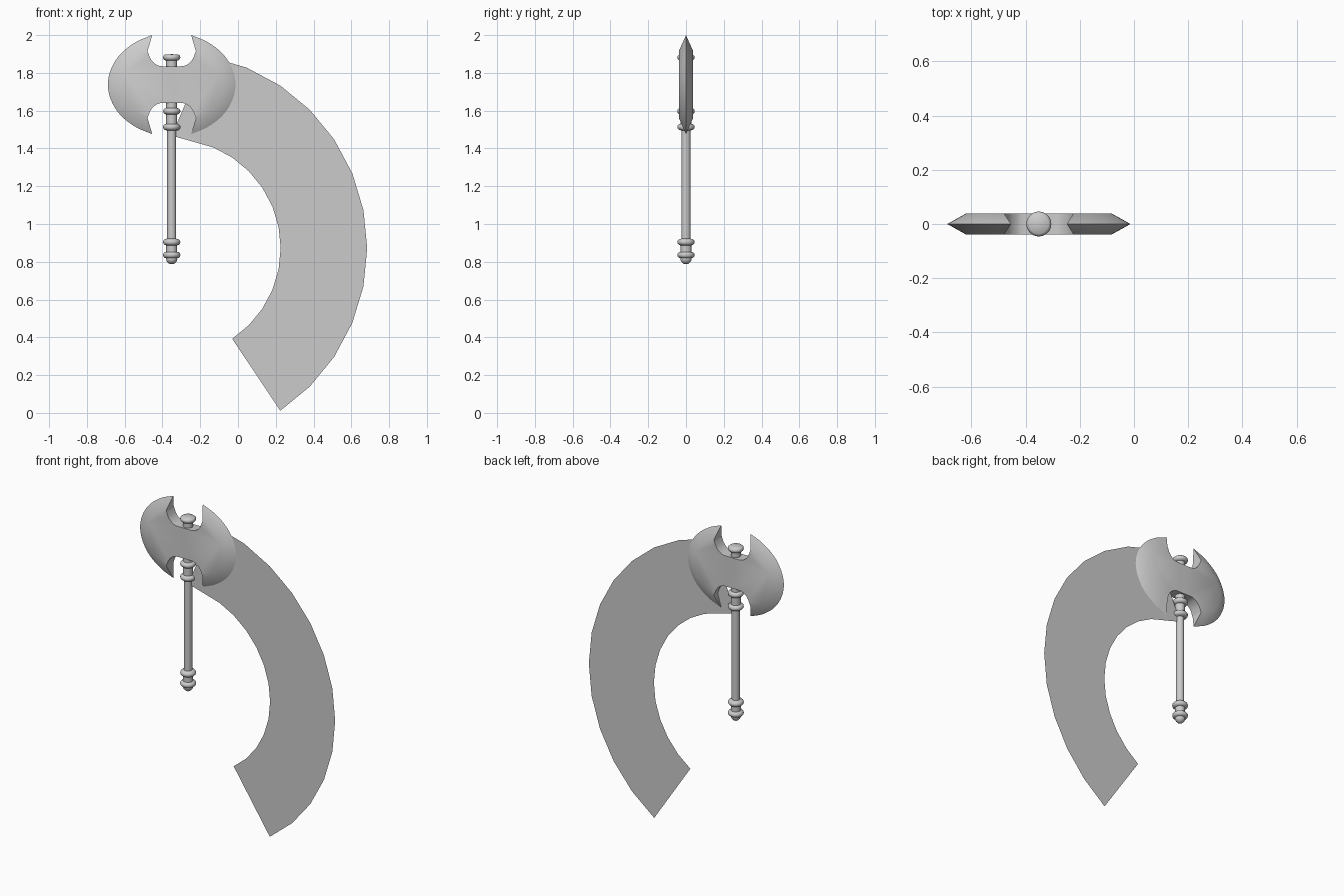
import bpy, bmesh, math
from mathutils import Vector

if "Cube" in bpy.data.objects:
    bpy.data.objects.remove(bpy.data.objects["Cube"])

CX, CZ = -0.351, 1.738      # centre of the axe head


def finish(bm, name, angle=None):
    bmesh.ops.remove_doubles(bm, verts=bm.verts, dist=1e-5)
    bmesh.ops.recalc_face_normals(bm, faces=bm.faces)
    me = bpy.data.meshes.new(name)
    bm.to_mesh(me)
    bm.free()
    ob = bpy.data.objects.new(name, me)
    bpy.context.collection.objects.link(ob)
    if angle:
        bpy.ops.object.select_all(action='DESELECT')
        ob.select_set(True)
        bpy.context.view_layer.objects.active = ob
        bpy.ops.object.shade_smooth_by_angle(angle=math.radians(angle))
    return ob


def spline(pts, n=4):
    """Catmull-Rom curve through 2D points."""
    p = [Vector(q) for q in pts]
    p = [2 * p[0] - p[1]] + p + [2 * p[-1] - p[-2]]
    out = []
    for i in range(1, len(p) - 2):
        a, b, c, d = p[i - 1:i + 3]
        for k in range(n):
            t = k / n
            out.append(0.5 * (2 * b + (c - a) * t + (2 * a - 5 * b + 4 * c - d) * t * t
                              + (3 * b - a - 3 * c + d) * t ** 3))
    return out + [p[-2]]


def mirror_z(half):
    return half + [(x, -z) for x, z in reversed(half[:-1])]


# Double-bitted head: sharp outer edge, flat cheeks, notched top and bottom
T = 0.038
edge = spline(mirror_z([(0.103, 0.262), (0.19, 0.225), (0.27, 0.163), (0.32, 0.085), (0.338, 0)]))
cheek = spline(mirror_z([(0.128, 0.177), (0.188, 0.148), (0.234, 0.104), (0.262, 0.052), (0.27, 0)]))
notch = spline([(0.128, 0.177), (0.112, 0.137), (0.09, 0.112), (0.06, 0.098), (0, 0.097)], 3)
lower = [Vector((x, -z)) for x, z in notch]

bm = bmesh.new()
for sx in (1, -1):
    def vert(p, y):
        return bm.verts.new((CX + sx * p[0], y, CZ + p[1]))
    for y in (T, -T):
        for i in range(len(edge) - 1):          # bevel
            bm.faces.new([vert(edge[i], 0), vert(edge[i + 1], 0),
                          vert(cheek[i + 1], y), vert(cheek[i], y)])
        outline = cheek + lower[1:] + notch[:0:-1]
        bm.faces.new([vert(p, y) for p in outline])
    for path in (notch, lower):                 # notch walls
        for a, b in zip(path, path[1:]):
            bm.faces.new([vert(a, T), vert(b, T), vert(b, -T), vert(a, -T)])
    for k in (0, -1):                           # horn tips
        bm.faces.new([vert(edge[k], 0), vert(cheek[k], T), vert(cheek[k], -T)])
finish(bm, "axe_head", 40)


# Handle: one turned profile with rounded rings and a pointed pommel
def ring(z, r=0.046, h=0.017, base=0.029):
    return [(base + (r - base) * math.sin(math.pi * k / 6), z - h * math.cos(math.pi * k / 6))
            for k in range(7)]


profile = [(0, 0.787), (0.014, 0.79), (0.026, 0.802), (0.03, 0.815)]
profile += ring(0.836) + ring(0.904) + [(0.024, 0.923), (0.024, 1.494)]
profile += ring(1.513) + ring(1.597) + [(0.029, 1.862)]
profile += ring(1.882)[:5] + [(0.036, 1.897), (0, 1.899)]
bm = bmesh.new()
vs = [bm.verts.new((r, 0, z)) for r, z in profile]
es = [bm.edges.new(e) for e in zip(vs, vs[1:])]
bmesh.ops.spin(bm, geom=vs + es, cent=(0, 0, 0), axis=(0, 0, 1),
               angle=2 * math.pi, steps=24)
for v in bm.verts:
    v.co.x += CX
finish(bm, "handle", 40)

# Flat swing trail: faceted arc strip behind the blade
bm = bmesh.new()
SZ, R_IN, R_OUT, STEP = 0.872, 0.577, 1.035, math.radians(11.25)
rows = []
for k in range(-5, 7):
    c, s = math.cos(k * STEP), math.sin(k * STEP)
    rows.append([bm.verts.new((CX + r * c, 0, SZ + r * s)) for r in (R_IN, R_OUT)])
rows.append([bm.verts.new((CX, 0, 1.468)), bm.verts.new((-0.17, 0, 1.89))])
for a, b in zip(rows, rows[1:]):
    bm.faces.new([a[0], a[1], b[1], b[0]])
finish(bm, "swing_trail")
